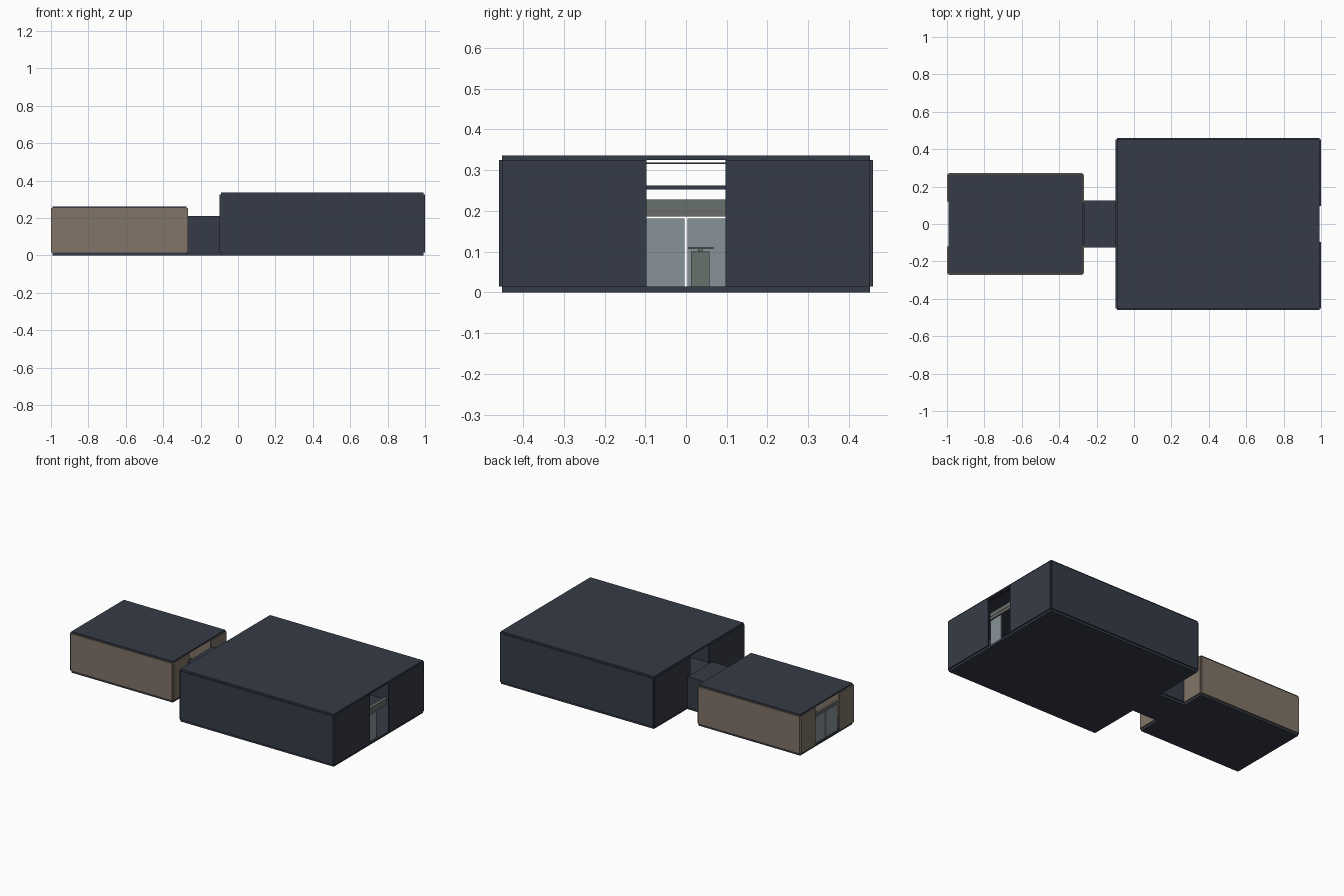
import bpy
from mathutils import Vector

cube = bpy.data.objects.get("Cube")
if cube:
    bpy.data.objects.remove(cube, do_unlink=True)


def material(name, rgb, rough=0.7):
    m = bpy.data.materials.new(name)
    m.use_nodes = True
    m.diffuse_color = (*rgb, 1)
    bsdf = m.node_tree.nodes["Principled BSDF"]
    bsdf.inputs["Base Color"].default_value = (*rgb, 1)
    bsdf.inputs["Roughness"].default_value = rough
    return m


NAVY = material("navy cladding", (0.036, 0.044, 0.063))
BROWN = material("brown cladding", (0.22, 0.178, 0.138))
DOOR = material("pale door grey", (0.245, 0.287, 0.318))
GREEN = material("grey green trim", (0.135, 0.165, 0.15))
GREY = material("header grey", (0.15, 0.15, 0.155))


def box(name, x, y, z, mat):
    """Box from (low, high) ranges on each axis."""
    x0, x1 = sorted(x)
    y0, y1 = sorted(y)
    mesh = bpy.data.meshes.new(name)
    verts = [Vector((a, b, c)) for a in (x0, x1) for b in (y0, y1) for c in z]
    faces = [(0, 1, 3, 2), (4, 6, 7, 5), (0, 4, 5, 1),
             (2, 3, 7, 6), (0, 2, 6, 4), (1, 5, 7, 3)]
    mesh.from_pydata(verts, [], faces)
    mesh.materials.append(mat)
    obj = bpy.data.objects.new(name, mesh)
    bpy.context.collection.objects.link(obj)
    return obj


FLOOR = 0.014   # top of every floor slab
SKIN = 0.008    # wall panel thickness
SIDES = ((-1, "right"), (1, "left"))


def hall(name, x0, x1, half, top, wall_mat, openings):
    """Slabs, two long walls, and end walls split around full-height openings."""
    eave = top - 0.01
    box(name + "_floor", (x0, x1), (-half, half), (0, FLOOR), NAVY)
    box(name + "_roof", (x0, x1), (-half, half), (eave, top), NAVY)
    ends = ((x0, -1, openings[0], "west"), (x1, 1, openings[1], "east"))
    for s, side in SIDES:
        box(f"{name}_long_wall_{side}", (x0, x1),
            (s * half, s * (half + SKIN)), (FLOOR, eave), wall_mat)
        for x, d, gap, end in ends:
            box(f"{name}_{end}_wall_{side}", (x, x + d * SKIN),
                (s * gap, s * half), (FLOOR, eave), wall_mat)


# Two halls, open at both ends
hall("large_hall", -0.09, 0.992, 0.451, 0.335, NAVY, (0.097, 0.097))
hall("small_hall", -0.992, -0.275, 0.265, 0.262, BROWN, (0.12, 0.11))

# Connecting corridor
box("corridor_floor", (-0.275, -0.09), (-0.117, 0.117), (0, FLOOR), NAVY)
box("corridor_roof", (-0.267, -0.098), (-0.125, 0.125), (0.2, 0.211), NAVY)
for s, side in SIDES:
    box("corridor_wall_" + side, (-0.267, -0.098),
        (s * 0.117, s * 0.125), (FLOOR, 0.2), NAVY)

# Double doors at the outer end of the small hall
for s, side in SIDES:
    box("small_hall_door_" + side, (-0.985, -0.978),
        (s * 0.004, s * 0.12), (FLOOR, 0.181), DOOR)
box("small_hall_door_header", (-0.988, -0.976), (-0.12, 0.12), (0.186, 0.203), GREY)

# Entrance of the large hall: one leaf standing closed, beam and top rail
box("large_hall_door", (0.975, 0.982), (-0.097, -0.004), (FLOOR, 0.181), DOOR)
box("entrance_header", (0.972, 0.984), (-0.097, 0.097), (0.186, 0.203), GREY)
box("entrance_beam", (0.966, 0.986), (-0.097, 0.097), (0.203, 0.228), GREEN)
box("entrance_top_rail", (0.976, 0.982), (-0.097, 0.097), (0.315, 0.319), NAVY)

# Reception stand inside the entrance
box("stand_body", (0.76, 0.82), (0.012, 0.058), (FLOOR, 0.1), GREEN)
box("stand_top", (0.75, 0.83), (0.004, 0.068), (0.106, 0.111), GREEN)
box("stand_post", (0.785, 0.795), (0.03, 0.04), (0.1, 0.106), GREY)
